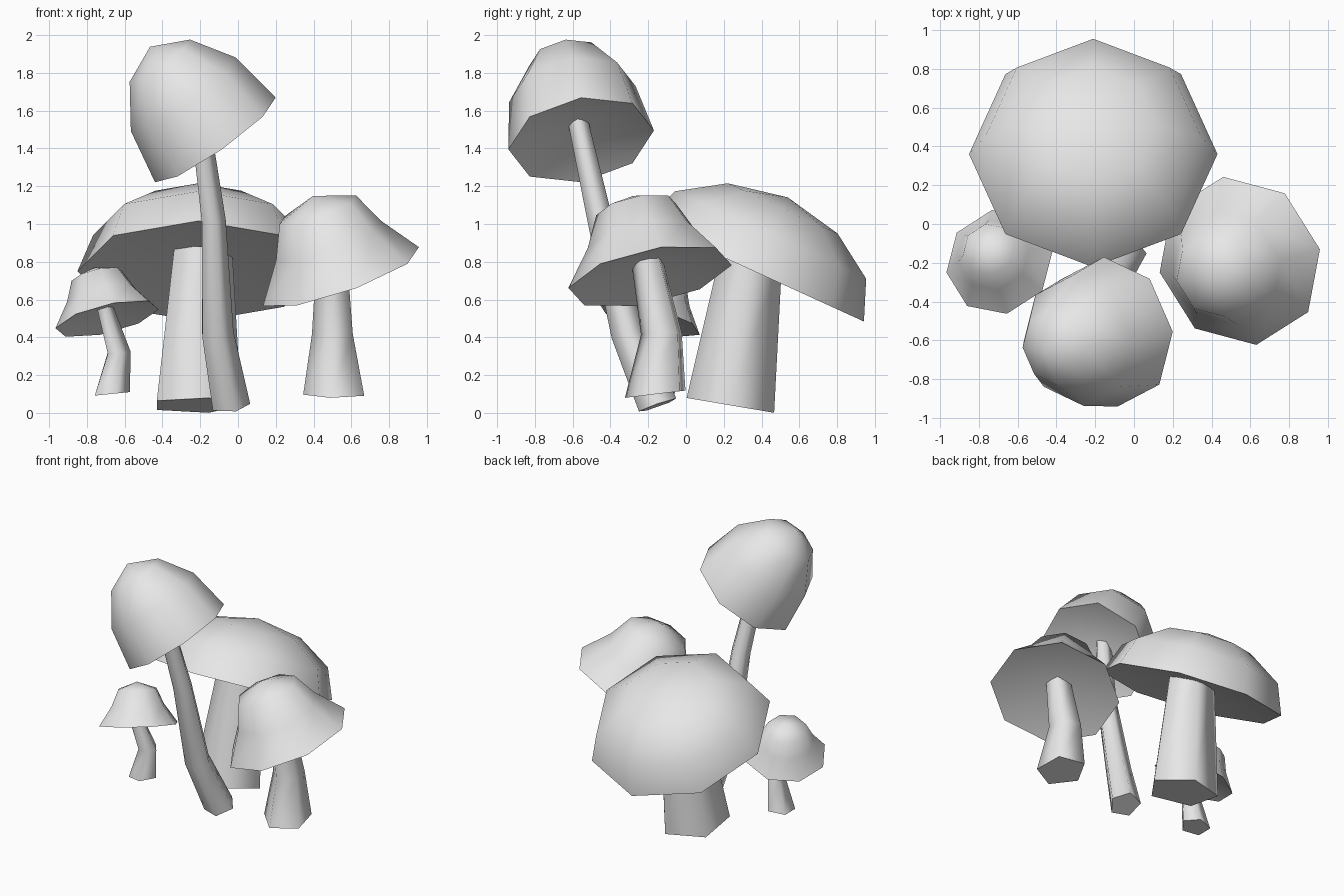
import bpy, bmesh, math
from mathutils import Vector, Matrix

cube = bpy.data.objects.get("Cube")
if cube:
    bpy.data.objects.remove(cube, do_unlink=True)

grey = bpy.data.materials.new("plain_grey")
grey.use_nodes = True
grey.diffuse_color = (0.8, 0.8, 0.8, 1)
grey.node_tree.nodes["Principled BSDF"].inputs["Base Color"].default_value = (0.8, 0.8, 0.8, 1)

UP = Vector((0, 0, 1))


def finish(name, bm):
    """Turn a bmesh into a shaded object."""
    bmesh.ops.recalc_face_normals(bm, faces=bm.faces)
    mesh = bpy.data.meshes.new(name)
    bm.to_mesh(mesh)
    bm.free()
    mesh.materials.append(grey)
    obj = bpy.data.objects.new(name, mesh)
    bpy.context.collection.objects.link(obj)
    bpy.ops.object.select_all(action="DESELECT")
    obj.select_set(True)
    bpy.context.view_layer.objects.active = obj
    bpy.ops.object.shade_smooth_by_angle(angle=math.radians(80))


def bridge(bm, a, b):
    for i in range(len(a)):
        j = (i + 1) % len(a)
        bm.faces.new((a[i], a[j], b[j], b[i]))


def fan(bm, ring, tip):
    for i in range(len(ring)):
        bm.faces.new((ring[i], ring[(i + 1) % len(ring)], tip))


def cap(name, centre, normal, corner, radius, height, shape):
    """Eight-sided dome on a tilted rim, with a shallow hollow underneath."""
    z = Vector(normal).normalized()
    y = z.cross(Vector(corner)).normalized()
    x = y.cross(z)
    place = Matrix.Translation(centre) @ Matrix((x, y, z)).transposed().to_4x4()
    bm = bmesh.new()
    rings = []
    for r, h in shape:
        rings.append([bm.verts.new(place @ Vector((
            radius * r * math.cos(i * math.tau / 8),
            radius * r * math.sin(i * math.tau / 8), height * h))) for i in range(8)])
    for a, b in zip(rings, rings[1:]):
        bridge(bm, a, b)
    fan(bm, rings[-1], bm.verts.new(place @ Vector((0, 0, height))))
    fan(bm, rings[0], bm.verts.new(place @ Vector((0, 0, height * 0.2))))
    finish(name, bm)


def stem(name, path, radii, base_normal, phase=0):
    """Five-sided tapering tube along a bent path."""
    pts = [Vector(p) for p in path]
    bm = bmesh.new()
    rings = []
    for k, (p, r) in enumerate(zip(pts, radii)):
        if k == 0:
            t = Vector(base_normal)
        else:
            t = (p - pts[k - 1]).normalized()
            if k + 1 < len(pts):
                t += (pts[k + 1] - p).normalized()
        turn = UP.rotation_difference(t.normalized())
        ring = []
        for i in range(5):
            a = math.radians(phase + 72 * i)
            ring.append(bm.verts.new(p + turn @ Vector((r * math.cos(a), r * math.sin(a), 0))))
        rings.append(ring)
    for a, b in zip(rings, rings[1:]):
        bridge(bm, a, b)
    bm.faces.new(rings[0])
    bm.faces.new(rings[-1])
    finish(name, bm)


# Cap profiles as (radius, height) fractions, from the rim up
ROUND = [(1, 0), (0.87, 0.49), (0.5, 0.85)]
FLARED = [(1, 0), (0.67, 0.45), (0.49, 0.83)]

# Broad mushroom at the back
cap("broad_cap", (-0.21, 0.36, 0.75), (0, 0.416, 0.909), (1, 0, 0), 0.64, 0.43, ROUND)
stem("broad_stem", [(-0.23, 0.235, 0.04), (-0.2, 0.35, 0.86)], [0.247, 0.17], (0, 0.17, 1))

# Tall mushroom at the front
cap("tall_cap", (-0.12, -0.555, 1.445), (-0.567, -0.157, 0.809), (0.82, 0, 0.575), 0.39, 0.61, ROUND)
stem("tall_stem",
     [(-0.045, -0.15, 0.04), (-0.115, -0.31, 0.42), (-0.135, -0.455, 1.02), (-0.21, -0.58, 1.58)],
     [0.11, 0.092, 0.07, 0.055], (-0.08, -0.35, 1))

# Medium mushroom on the left
cap("medium_cap", (0.545, -0.19, 0.722), (-0.322, -0.193, 0.927), (0.415, 0.06, 0.155), 0.445, 0.46, FLARED)
stem("medium_stem", [(0.515, -0.155, 0.1), (0.505, -0.125, 0.42), (0.5, -0.21, 0.84)],
     [0.172, 0.115, 0.085], (0, -0.12, 1), 45)

# Small mushroom on the right
cap("small_cap", (-0.693, -0.195, 0.498), (-0.223, 0.265, 0.938), (0.275, 0.055, 0.05), 0.283, 0.29, FLARED)
stem("small_stem", [(-0.675, -0.155, 0.1), (-0.635, -0.16, 0.32), (-0.715, -0.21, 0.58)],
     [0.103, 0.067, 0.045], (-0.1, 0, 1))
